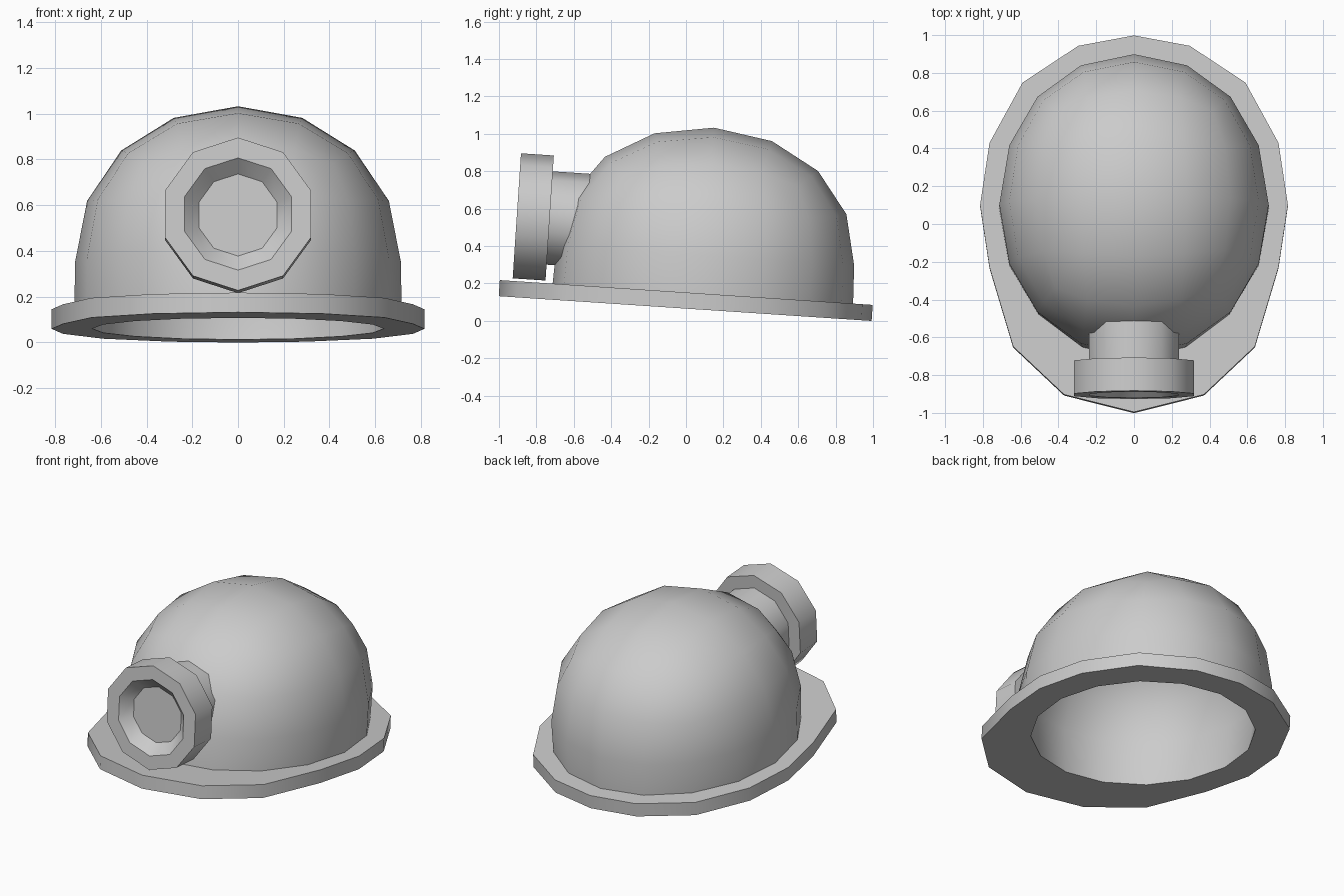
import bpy, bmesh, math
from mathutils import Matrix, Vector

if "Cube" in bpy.data.objects:
    bpy.data.objects.remove(bpy.data.objects["Cube"])

# Whole helmet leans back
TILT = Matrix.Translation((0, 0, -0.005)) @ Matrix.Rotation(math.radians(-3.8), 4, 'X')
CY, CZ = 0.08, 0.36                                  # dome centre


def ellipse(rx, ry, z, n=16):
    return [(rx * math.sin(2 * math.pi * i / n),
             CY + ry * math.cos(2 * math.pi * i / n), z) for i in range(n)]


def disc(r, y, n=10, cz=0.505):
    return [(r * math.sin(2 * math.pi * i / n), y,
             cz + r * math.cos(2 * math.pi * i / n)) for i in range(n)]


def skin(bm, rings):
    """Bridge rings of points (or existing verts); return the vert rings."""
    vs = [[p if isinstance(p, bmesh.types.BMVert) else bm.verts.new(p) for p in r] for r in rings]
    for a, b in zip(vs, vs[1:]):
        for i in range(len(a)):
            j = (i + 1) % len(a)
            bm.faces.new((a[i], a[j], b[j], b[i]))
    return vs


def finish(name, bm, angle=40):
    bm.transform(TILT)
    bmesh.ops.recalc_face_normals(bm, faces=bm.faces)
    me = bpy.data.meshes.new(name)
    bm.to_mesh(me)
    bm.free()
    ob = bpy.data.objects.new(name, me)
    bpy.context.collection.objects.link(ob)
    bpy.ops.object.select_all(action='DESELECT')
    ob.select_set(True)
    bpy.context.view_layer.objects.active = ob
    bpy.ops.object.shade_smooth_by_angle(angle=math.radians(angle))


# Rounded cube, the base form of the dome
bpy.ops.mesh.primitive_cube_add(size=2)
cube = bpy.context.object
sub = cube.modifiers.new("round", 'SUBSURF')
sub.levels = 2
cast = cube.modifiers.new("sphere", 'CAST')
cast.factor = 0.5
ball = bpy.data.meshes.new_from_object(cube.evaluated_get(bpy.context.evaluated_depsgraph_get()))
bpy.data.objects.remove(cube)
size = max(v.co.z for v in ball.vertices)


def half_dome(bm, rx, ry, rz):
    """Add the upper half of the rounded cube; return its rim in order."""
    new, rim = {}, [None] * 16
    for v in ball.vertices:
        if v.co.z > -0.01:
            c = v.co / size
            new[v.index] = bm.verts.new((rx * c.x, CY + ry * c.y, CZ + rz * c.z))
            if c.z < 0.01:
                rim[round(math.atan2(c.x, c.y) / math.pi * 8) % 16] = new[v.index]
    for f in ball.polygons:
        if all(i in new for i in f.vertices):
            bm.faces.new([new[i] for i in f.vertices])
    return rim


# Helmet: inner skin, brim with a pointed front, outer skin, all one surface
half = [(0, 0.99), (0.295, 0.935), (0.59, 0.74), (0.765, 0.42), (0.815, 0.09),
        (0.765, -0.24), (0.64, -0.66), (0.37, -0.915), (0, -1.008)]
outline = half + [(-x, y) for x, y in half[-2:0:-1]]
Z0, Z1 = 0.07, 0.156
bm = bmesh.new()
rim_in = half_dome(bm, 0.665, 0.75, 0.655)
rim_out = half_dome(bm, 0.713, 0.797, 0.685)
skin(bm, [rim_in, ellipse(0.638, 0.717, Z0),
          [(x, y, Z0) for x, y in outline], [(x, y, Z1) for x, y in outline],
          ellipse(0.715, 0.805, Z1), rim_out])
finish("helmet_shell", bm)

# Lamp neck: its back end follows the dome front, buried in the shell
neck_back = []
for x, _, z in disc(0.25, 0):
    t = max(0, (z - CZ) / 0.685)
    s = math.sqrt(1 - t * t - (x / 0.713) ** 2)
    neck_back.append((x, CY - 0.797 * s + 0.03, z))
bm = bmesh.new()
skin(bm, [disc(0.25, -0.764), neck_back])
finish("lamp_neck", bm)

# Lamp head with a tapered recess and flat lens
bm = bmesh.new()
rings = skin(bm, [disc(0.25, -0.764), disc(0.335, -0.764), disc(0.335, -0.94),
                  disc(0.246, -0.94), disc(0.18, -0.875)])
bm.faces.new(rings[-1])
finish("lamp_head", bm)
